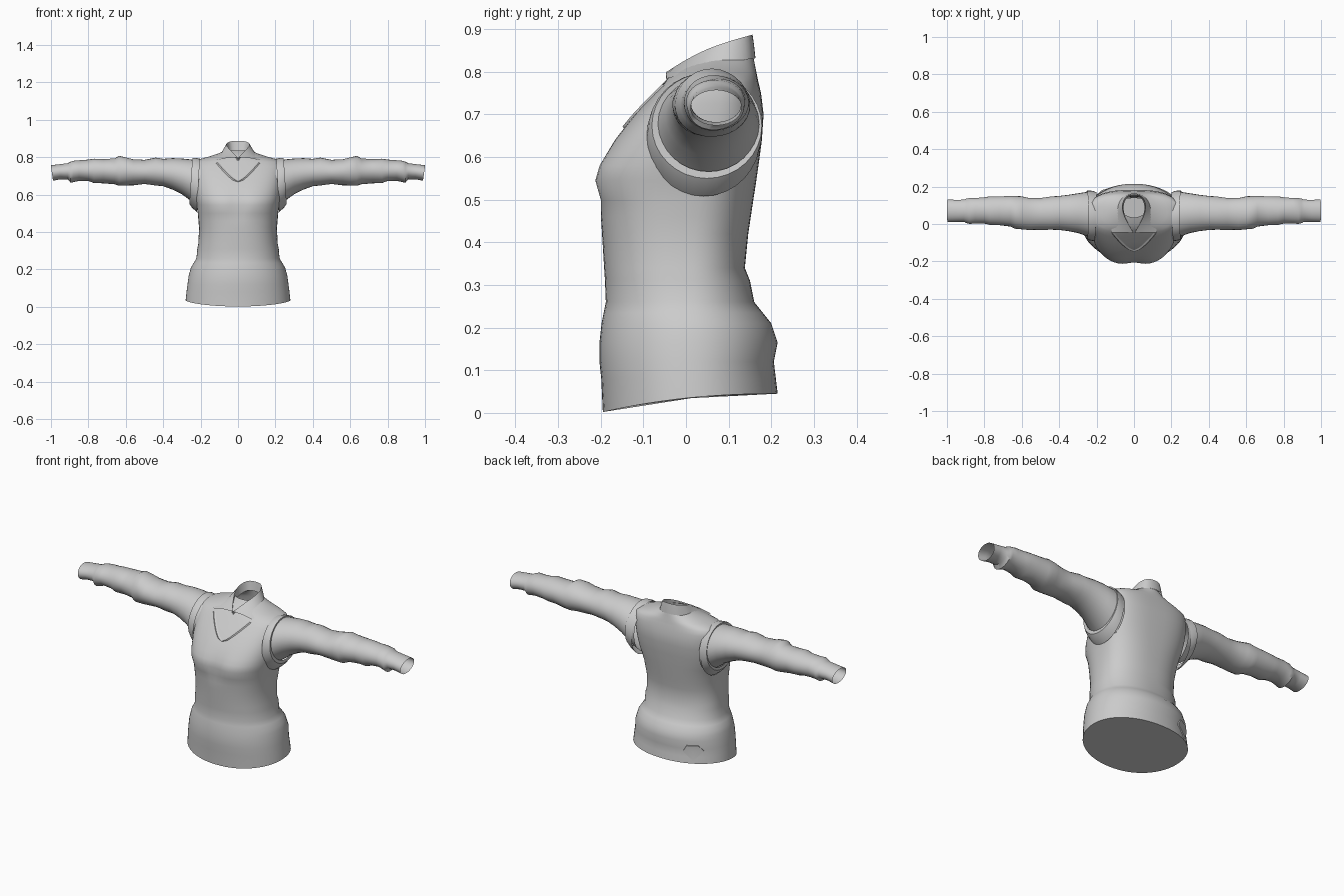
import bpy, bmesh, math
from math import sin, cos, pi, exp

if "Cube" in bpy.data.objects:
    bpy.data.objects.remove(bpy.data.objects["Cube"])

cloth = bpy.data.materials.new("light grey cloth")
cloth.diffuse_color = (0.6, 0.6, 0.6, 1)
cloth.use_nodes = True
cloth.node_tree.nodes["Principled BSDF"].inputs["Base Color"].default_value = cloth.diffuse_color


def make(name, verts, faces, angle=40):
    me = bpy.data.meshes.new(name)
    me.from_pydata(verts, [], faces)
    bm = bmesh.new()
    bm.from_mesh(me)
    bmesh.ops.recalc_face_normals(bm, faces=bm.faces)
    bm.to_mesh(me)
    bm.free()
    ob = bpy.data.objects.new(name, me)
    bpy.context.collection.objects.link(ob)
    me.materials.append(cloth)
    bpy.context.view_layer.objects.active = ob
    ob.select_set(True)
    bpy.ops.object.shade_smooth_by_angle(angle=math.radians(angle))
    ob.select_set(False)
    return ob


def loft(name, rings, closed=True, cap=False, angle=40):
    n = len(rings[0])
    faces = []
    for i in range(len(rings) - 1):
        for j in range(n if closed else n - 1):
            k = (j + 1) % n
            faces.append((i * n + j, i * n + k, (i + 1) * n + k, (i + 1) * n + j))
    if cap:
        faces.append(tuple(range(n)))
    return make(name, [p for r in rings for p in r], faces, angle)


def sample(table, t):
    """Linear lookup in rows keyed by their first entry."""
    if t <= table[0][0]:
        return table[0][1:]
    for a, b in zip(table, table[1:]):
        if t <= b[0]:
            f = (t - a[0]) / (b[0] - a[0])
            return tuple(p + (q - p) * f for p, q in zip(a[1:], b[1:]))
    return table[-1][1:]


# Body sections: height, half width, front y, back y, widest y, squareness
BODY = [
    (0.045, .280, -.195, .215, .01, 2.1),
    (0.12, .270, -.203, .206, .01, 2.1),
    (0.165, .264, -.203, .215, .01, 2.1),
    (0.21, .252, -.198, .200, .01, 2.1),
    (0.26, .222, -.188, .160, .0, 2.2),
    (0.31, .218, -.190, .150, .0, 2.3),
    (0.34, .212, -.192, .138, .0, 2.3),
    (0.42, .208, -.197, .146, .0, 2.4),
    (0.50, .215, -.205, .158, .01, 2.5),
    (0.545, .222, -.219, .165, .02, 2.6),
    (0.58, .232, -.208, .170, .03, 2.6),
    (0.64, .240, -.168, .178, .04, 2.7),
    (0.70, .243, -.120, .182, .05, 2.8),
    (0.75, .243, -.075, .176, .06, 2.8),
    (0.775, .238, -.052, .170, .065, 2.6),
    (0.79, .205, -.038, .167, .07, 2.4),
    (0.805, .150, -.022, .164, .07, 2.2),
    (0.82, .105, .000, .161, .08, 2.0),
    (0.835, .070, .035, .158, .09, 2.0),
]


def body_point(z, a, off=0.0):
    hw, yf, yb, cy, n = sample(BODY, z)
    c, s = cos(a), sin(a)
    x = (hw + off) * math.copysign(abs(c) ** (2 / n), c)
    d = (yb - cy if s > 0 else cy - yf) + off
    y = cy + d * math.copysign(abs(s) ** (2 / n), s)
    if s < 0:  # shallow dip between the two sides of the chest
        y += .014 * exp(-(x / .05) ** 2 - ((z - .55) / .06) ** 2)
    return (x, y, z)


def front_y(x, z):
    hw, yf, yb, cy, n = sample(BODY, z)
    return cy - (cy - yf) * (1 - min(1, abs(x) / hw) ** n) ** (1 / n)


# Body with a hem that dips toward the front
SEG = 64
angles = [2 * pi * i / SEG for i in range(SEG)]
heights = sorted({r[0] for r in BODY} | {.08, .19, .235, .46, .61, .67, .725, .7825, .7975})
rings = [[body_point(z, a) for a in angles] for z in heights]
rings[0] = [(x, y, z - .043 * max(0, (.215 - y) / .41) ** 2.2) for x, y, z in rings[0]]
loft("sweater_body", rings, cap=True)

# Sleeve sections: x, bottom z, top z, front y, back y
SLEEVE = [
    (.20, .530, .785, -.080, .172), (.25, .565, .788, -.066, .172),
    (.30, .602, .793, -.048, .164), (.35, .627, .795, -.038, .156),
    (.40, .645, .791, -.032, .150), (.44, .648, .797, -.032, .146),
    (.50, .656, .785, -.030, .140), (.56, .651, .790, -.031, .140),
    (.60, .649, .800, -.030, .146), (.635, .646, .806, -.026, .150),
    (.66, .655, .793, -.012, .152), (.72, .662, .791, -.006, .147),
    (.77, .662, .792, -.006, .146), (.80, .672, .786, .002, .143),
    (.85, .674, .784, .004, .140), (.88, .668, .782, .000, .138),
    (.895, .663, .775, .003, .135), (.91, .682, .768, .012, .130),
    (.95, .682, .763, .012, .129), (.995, .674, .757, .010, .131),
]
for side, label in ((1, "left"), (-1, "right")):
    rings = []
    for i, (x, zb, zt, yf, yb) in enumerate(SLEEVE):
        ring = []
        for j in range(28):
            a = 2 * pi * j / 28
            k = 1 + (.022 * sin(3 * a + i * 1.7) if 4 < i < 17 else 0)  # cloth folds
            y = (yf + yb) / 2 + (yb - yf) / 2 * cos(a) * k
            z = (zb + zt) / 2 + (zt - zb) / 2 * sin(a) * k
            slant = .006 * sin(a) if i == len(SLEEVE) - 1 else 0
            ring.append((side * (x + slant), y, z))
        rings.append(ring)
    loft(label + "_sleeve", rings, angle=50)

    # Armhole trim: outer seam, raised lip, inner fold
    trim = []
    for x, zb, zt, yf, yb in ((.212, .508, .792, -.092, .176), (.236, .528, .797, -.088, .179),
                              (.252, .550, .797, -.080, .178), (.250, .566, .786, -.064, .170)):
        trim.append([(side * (x - .008 * sin(a)), (yf + yb) / 2 + (yb - yf) / 2 * cos(a),
                      (zb + zt) / 2 + (zt - zb) / 2 * sin(a)) for a in angles[::2]])
    loft(label + "_armhole_trim", trim, angle=30)

    # Half of the V-neck trim, laid on the chest
    inner, mid, outer = [], [], []
    for i in range(9):
        t = i / 8
        x, z = .105 * t ** .8, .675 + .10 * t
        for row, dx, lift in ((inner, 0, .001), (mid, .006, .006), (outer, .014, -.002)):
            xx = x + dx * (1 if i else .2)
            zz = z - dx * .6
            row.append((side * xx, front_y(xx, zz) - lift, zz))
    loft(label + "_neck_trim", [inner, mid, outer], closed=False)

# Folded collar: neck edge, fold line and lower edge, mirrored about the middle
TOP = [(.003, -.047, .799), (.03, .0, .828), (.054, .05, .853),
       (.062, .10, .871), (.042, .145, .884), (0, .156, .887)]
LOW = [(.122, -.046, .784), (.116, .0, .795), (.100, .06, .812),
       (.083, .11, .824), (.050, .150, .830), (0, .163, .832)]


def smooth(pts, steps=4):
    """Catmull-Rom refinement of a short path."""
    ext = [pts[0]] + pts + [(-pts[-2][0],) + pts[-2][1:]]
    out = []
    for i in range(1, len(ext) - 2):
        p = ext[i - 1:i + 3]
        for s in range(steps):
            t = s / steps
            out.append(tuple(.5 * (2 * b + (c - a) * t + (2 * a - 5 * b + 4 * c - d) * t * t
                                   + (3 * b - a - 3 * c + d) * t ** 3) for a, b, c, d in zip(*p)))
    return out + [pts[-1]]


def both(pts):
    return pts + [(-x, y, z) for x, y, z in reversed(pts[:-1])]


top, low = smooth(TOP), smooth(LOW)
stand = [(x * .9, y * .95, z - .05) for x, y, z in top]
fold = [tuple(p + (q - p) * .45 for p, q in zip(a, b)) for a, b in zip(top, low)]
fold = [(x, y, z + .004) for x, y, z in fold]
loft("collar", [both(low), both(fold), both(top)], closed=False, angle=60)
loft("collar_stand", [both(top), both(stand)], closed=False, angle=60)

# Five-sided patch on the back of the hem
patch = [(2.08, .142), (2.33, .142), (2.43, .115), (2.20, .058), (1.99, .108)]
outer = [body_point(z, a, .006) for a, z in patch]
inner = [body_point(z, a, -.003) for a, z in patch]
mid = body_point(.11, 2.2, .006)
faces = [(i, (i + 1) % 5, 10) for i in range(5)]
faces += [(i, (i + 1) % 5, 5 + (i + 1) % 5, 5 + i) for i in range(5)]
make("hem_patch", outer + inner + [mid], faces, 30)
